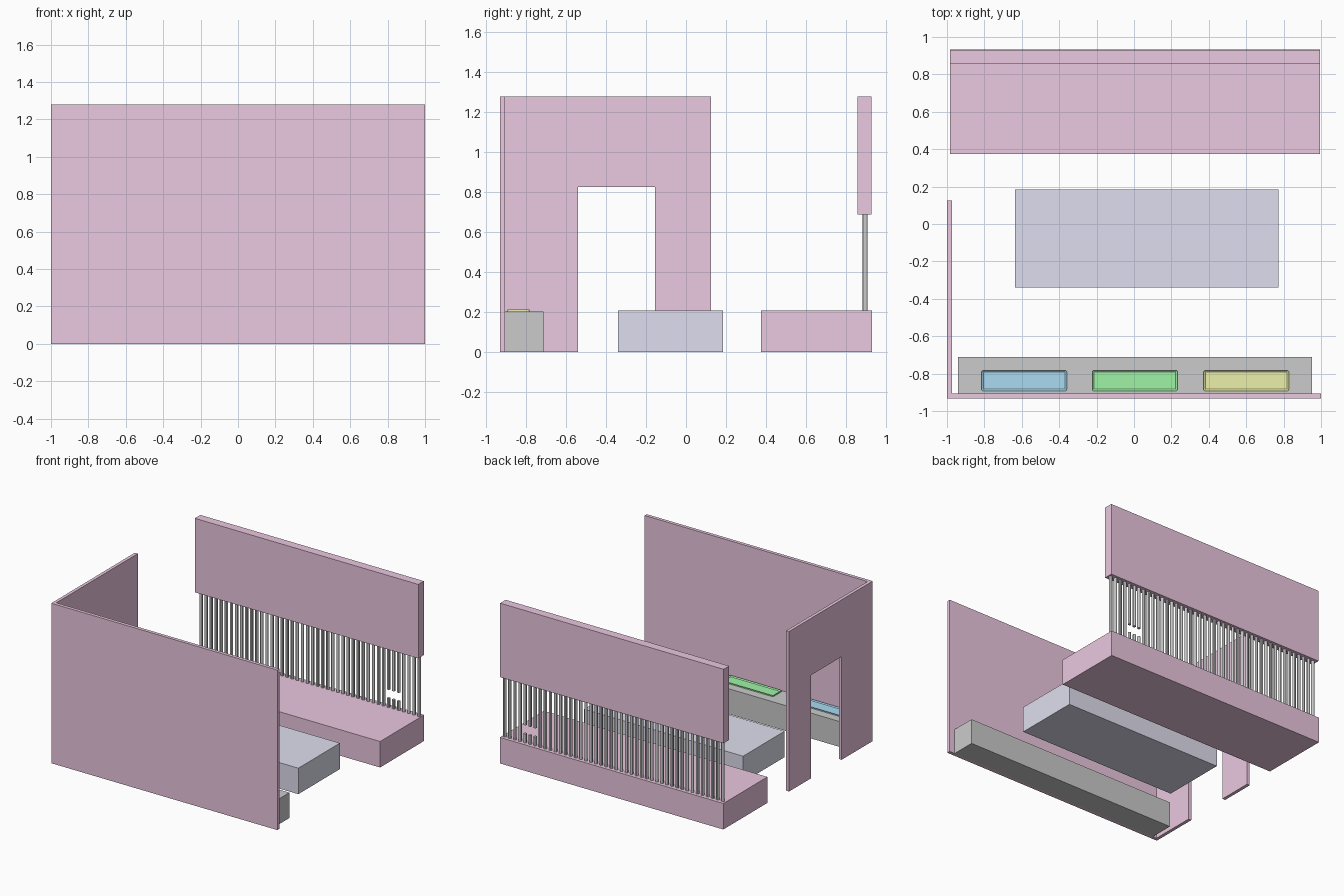
import bpy, bmesh
from mathutils import Matrix

if "Cube" in bpy.data.objects:
    bpy.data.objects.remove(bpy.data.objects["Cube"])


def material(name, rgb):
    m = bpy.data.materials.new(name)
    m.diffuse_color = (*rgb, 1)
    m.use_nodes = True
    m.node_tree.nodes["Principled BSDF"].inputs["Base Color"].default_value = m.diffuse_color
    return m


PINK = material("pink", (0.83, 0.58, 0.75))
LAVENDER = material("lavender", (0.74, 0.73, 0.86))
BLUE = material("blue", (0.40, 0.70, 0.88))
GREEN = material("green", (0.35, 0.90, 0.38))
YELLOW = material("yellow", (0.85, 0.88, 0.40))


def finish(bm, name, mat=None):
    me = bpy.data.meshes.new(name)
    bm.to_mesh(me)
    bm.free()
    ob = bpy.data.objects.new(name, me)
    bpy.context.collection.objects.link(ob)
    if mat:
        me.materials.append(mat)
    return ob


def box_mesh(x, y, z):
    bm = bmesh.new()
    centre = [(a + b) / 2 for a, b in (x, y, z)]
    size = [b - a for a, b in (x, y, z)]
    bmesh.ops.create_cube(bm, size=1,
                          matrix=Matrix.Translation(centre) @ Matrix.Diagonal((*size, 1)))
    return bm


def box(name, x, y, z, mat=None):
    return finish(box_mesh(x, y, z), name, mat)


# Front wall
box("front_wall", (-1, 1), (-0.932, -0.905), (0, 1.28), PINK)

# Side wall with doorway, extruded from its outline
outline = [(-0.905, 0), (-0.54, 0), (-0.54, 0.825), (-0.155, 0.825),
           (-0.155, 0), (0.125, 0), (0.125, 1.28), (-0.905, 1.28)]
bm = bmesh.new()
face = bm.faces.new([bm.verts.new((-1, y, z)) for y, z in outline])
ext = bmesh.ops.extrude_face_region(bm, geom=[face])
bmesh.ops.translate(bm, vec=(0.026, 0, 0),
                    verts=[v for v in ext["geom"] if isinstance(v, bmesh.types.BMVert)])
bmesh.ops.recalc_face_normals(bm, faces=bm.faces[:])
finish(bm, "doorway_wall", PINK)

# Low counter along the front wall, and the central island
box("counter", (-0.94, 0.953), (-0.905, -0.712), (0, 0.203))
box("island", (-0.635, 0.772), (-0.34, 0.185), (0, 0.208), LAVENDER)

# Back platform and the beam above it
box("platform", (-0.983, 0.995), (0.375, 0.932), (0, 0.208), PINK)
box("upper_beam", (-0.983, 0.995), (0.858, 0.928), (0.688, 1.28), PINK)

# Shallow trays with a raised rim
for name, cx, mat in (("blue_tray", -0.587, BLUE), ("green_tray", 0.005, GREEN),
                      ("yellow_tray", 0.6, YELLOW)):
    bm = box_mesh((cx - 0.228, cx + 0.228), (-0.893, -0.782), (0.2, 0.213))
    upright = [e for e in bm.edges
               if abs(e.verts[0].co.z - e.verts[1].co.z) > 0.005]
    bmesh.ops.bevel(bm, geom=upright, offset=0.01, segments=3, profile=0.5,
                    affect='EDGES')
    top = [f for f in bm.faces if f.normal.z > 0.9]
    bmesh.ops.inset_region(bm, faces=top, thickness=0.01)
    bmesh.ops.translate(bm, vec=(0, 0, -0.007), verts=top[0].verts)
    finish(bm, mat=mat, name=name)

# Row of round bars, three of them broken near the bottom
COUNT, RADIUS, BASE, TOP = 44, 0.0125, 0.208, 0.69
bm = bmesh.new()
for i in range(COUNT):
    x = -0.955 + 1.93 * i / (COUNT - 1)
    broken = 0.69 < x < 0.81
    spans = [(BASE, 0.28), (0.35, TOP)] if broken else [(BASE, TOP)]
    for z0, z1 in spans:
        bmesh.ops.create_cone(bm, cap_ends=True, segments=12, radius1=RADIUS,
                              radius2=RADIUS, depth=z1 - z0,
                              matrix=Matrix.Translation((x, 0.897, (z0 + z1) / 2)))
bars = finish(bm, "bars")
bpy.context.view_layer.objects.active = bars
bars.select_set(True)
bpy.ops.object.shade_smooth_by_angle()
